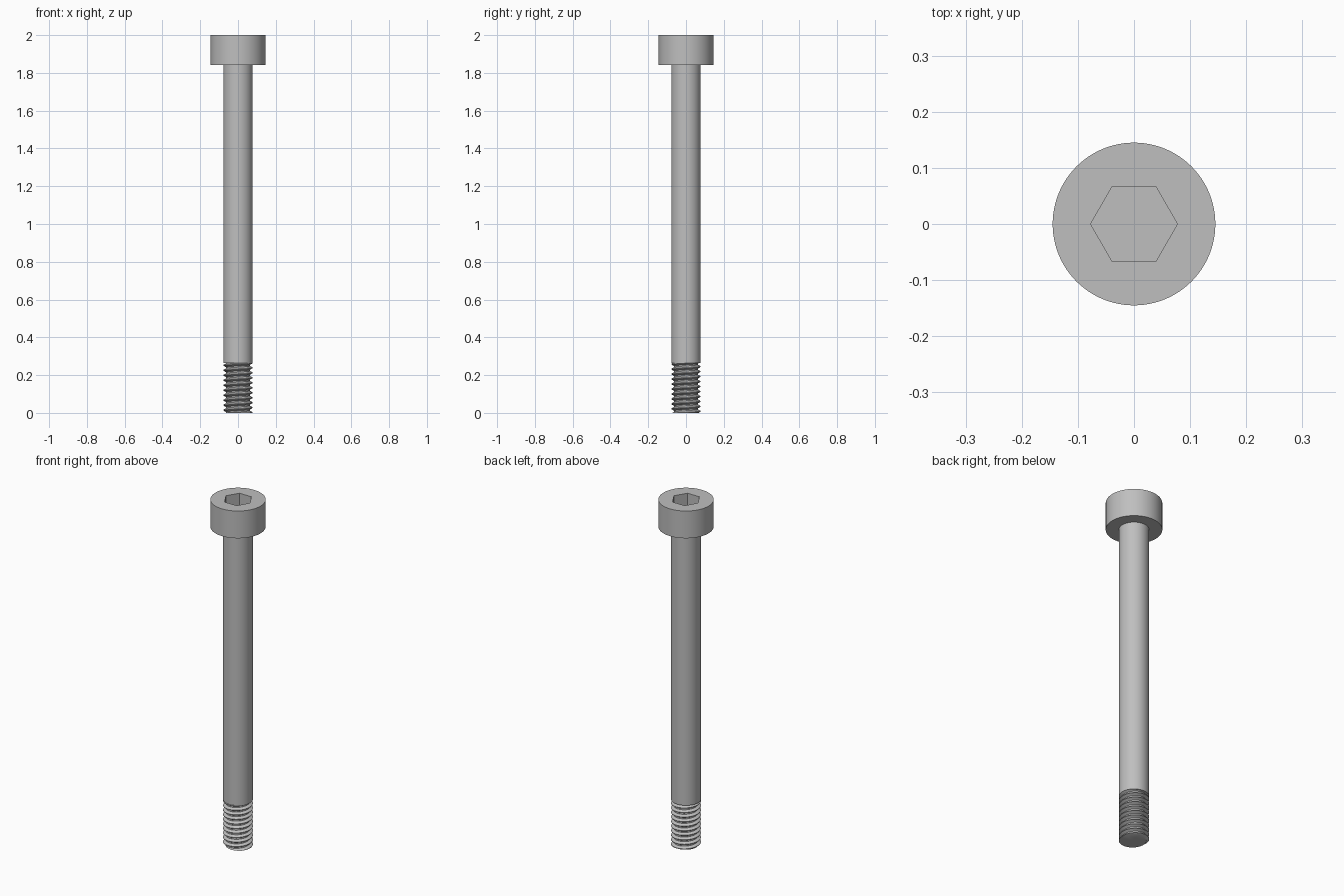
import bpy, bmesh, math

if "Cube" in bpy.data.objects:
    bpy.data.objects.remove(bpy.data.objects["Cube"])

U = 2 / 38                      # one millimetre of a 38 mm long bolt
HEAD_R, HEAD_Z = 0.145, 2 - 3 * U
SHANK_R, ROOT_R = 0.078, 0.063
THREAD_TOP, PITCH = 5 * U, 0.5 * U
HEX_APOTHEM, HEX_DEPTH = 0.067, 0.08
N = 96

steel = bpy.data.materials.new("steel grey")
steel.diffuse_color = (0.52, 0.52, 0.52, 1)
steel.use_nodes = True
steel.node_tree.nodes["Principled BSDF"].inputs["Base Color"].default_value = steel.diffuse_color


def finish(bm, name, angle=30):
    bmesh.ops.remove_doubles(bm, verts=bm.verts, dist=1e-6)
    bmesh.ops.holes_fill(bm, edges=[e for e in bm.edges if e.is_boundary], sides=0)
    bmesh.ops.recalc_face_normals(bm, faces=bm.faces)
    mesh = bpy.data.meshes.new(name)
    bm.to_mesh(mesh)
    bm.free()
    mesh.materials.append(steel)
    obj = bpy.data.objects.new(name, mesh)
    bpy.context.collection.objects.link(obj)
    bpy.ops.object.select_all(action='DESELECT')
    obj.select_set(True)
    bpy.context.view_layer.objects.active = obj
    bpy.ops.object.shade_smooth_by_angle(angle=math.radians(angle))
    return obj


def grid(bm, rows):
    for a, b in zip(rows, rows[1:]):
        for j in range(len(a) - 1):
            bm.faces.new((a[j], a[j + 1], b[j + 1], b[j]))


def circle(r):
    return lambda a: r


def hexagon(a):
    return HEX_APOTHEM / math.cos(a % (math.pi / 3) - math.pi / 6)


def lathe(name, profile):
    """Stack rings given as (radius function, height) and close the ends."""
    bm = bmesh.new()
    angles = [2 * math.pi * j / N for j in range(N + 1)]
    grid(bm, [[bm.verts.new((f(a) * math.cos(a), f(a) * math.sin(a), z))
               for a in angles] for f, z in profile])
    return finish(bm, name)


# Head with hexagonal socket
lathe("socket_head", [(circle(SHANK_R - 0.01), HEAD_Z), (circle(HEAD_R), HEAD_Z),
                      (circle(HEAD_R), 2), (hexagon, 2), (hexagon, 2 - HEX_DEPTH)])

# Plain shank
lathe("shank", [(circle(SHANK_R), THREAD_TOP), (circle(SHANK_R), HEAD_Z)])

# Helical thread: (fraction of pitch, radius) around one groove
PROFILE = [(0, SHANK_R), (0.125, SHANK_R), (0.44, ROOT_R), (0.685, ROOT_R), (1, SHANK_R)]


def thread_radius(t):
    t %= 1
    for (t0, r0), (t1, r1) in zip(PROFILE, PROFILE[1:]):
        if t <= t1:
            return r0 + (r1 - r0) * (t - t0) / (t1 - t0)


bm = bmesh.new()
rows = []
for turn in range(-2, round(THREAD_TOP / PITCH) + 2):
    for frac, _ in PROFILE[:-1]:
        row = []
        for j in range(N + 1):
            a = 2 * math.pi * j / N
            z = (turn + frac + j / N) * PITCH
            z = min(max(z, 0), THREAD_TOP)
            r = thread_radius(z / PITCH - j / N)
            row.append(bm.verts.new((r * math.cos(a), r * math.sin(a), z)))
        rows.append(row)
grid(bm, rows)
bmesh.ops.dissolve_degenerate(bm, dist=1e-6, edges=bm.edges)
finish(bm, "thread")
